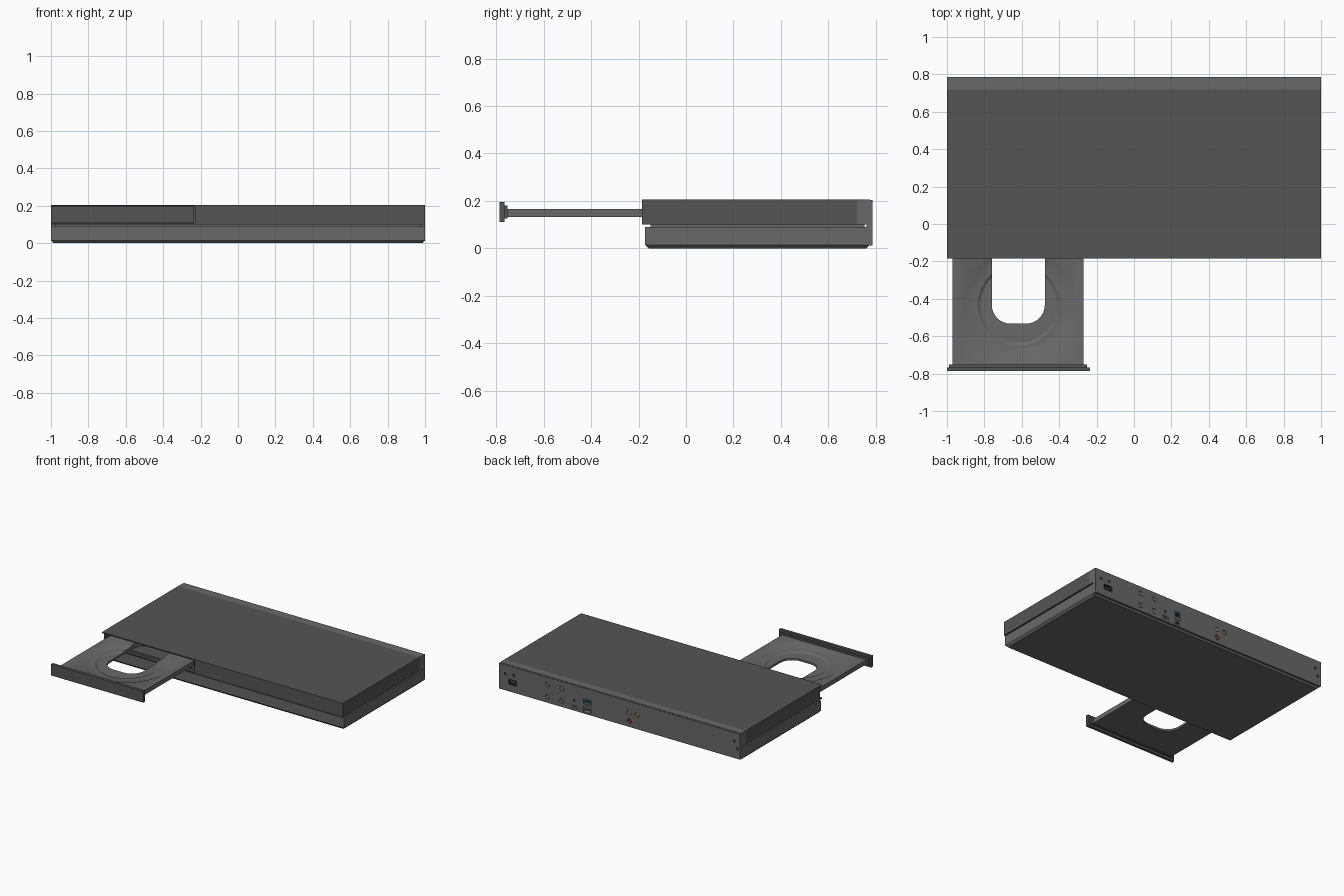
import bpy, bmesh, math
from mathutils import Matrix

if "Cube" in bpy.data.objects:
    bpy.data.objects.remove(bpy.data.objects["Cube"])

def material(name, r, g, b):
    m = bpy.data.materials.new(name)
    m.diffuse_color = (r, g, b, 1)
    m.use_nodes = True
    m.node_tree.nodes["Principled BSDF"].inputs["Base Color"].default_value = m.diffuse_color
    return m

COVER = material("dark_grey", .09, .09, .09)
CASE = material("mid_grey", .14, .14, .14)
BLACK = material("black", .02, .02, .02)
METAL = material("metal", .45, .45, .45)
YELLOW = material("yellow", .7, .5, .08)
RED = material("red", .6, .08, .1)
WHITE = material("white", .75, .75, .75)
TEAL = material("teal", .1, .35, .38)

def finish(name, bm, mat):
    bmesh.ops.recalc_face_normals(bm, faces=bm.faces)
    me = bpy.data.meshes.new(name)
    bm.to_mesh(me)
    bm.free()
    if mat:
        me.materials.append(mat)
    ob = bpy.data.objects.new(name, me)
    bpy.context.collection.objects.link(ob)
    return ob

def loft(name, x0, x1, y0, y1, rings, mat):
    """Stack of rectangles, each ring given as (inset, z)."""
    bm = bmesh.new()
    loops = [[bm.verts.new((x, y, z)) for x, y in
              ((x0 + i, y0 + i), (x1 - i, y0 + i), (x1 - i, y1 - i), (x0 + i, y1 - i))]
             for i, z in rings]
    bm.faces.new(loops[0])
    bm.faces.new(loops[-1])
    for a, b in zip(loops, loops[1:]):
        for k in range(4):
            n = (k + 1) % 4
            bm.faces.new((a[k], a[n], b[n], b[k]))
    return finish(name, bm, mat)

def box(name, x0, x1, y0, y1, z0, z1, mat=None):
    return loft(name, x0, x1, y0, y1, [(0, z0), (0, z1)], mat)

def cone(name, loc, r1, r2, depth, mat=None, axis='Z', seg=24):
    bm = bmesh.new()
    rot = Matrix.Rotation(-math.pi / 2, 4, 'X') if axis == 'Y' else Matrix()
    bmesh.ops.create_cone(bm, cap_ends=True, segments=seg, radius1=r1, radius2=r2,
                          depth=depth, matrix=Matrix.Translation(loc) @ rot)
    return finish(name, bm, mat)

def smooth(ob):
    bpy.ops.object.select_all(action='DESELECT')
    bpy.context.view_layer.objects.active = ob
    ob.select_set(True)
    bpy.ops.object.shade_smooth_by_angle(angle=math.radians(30))

def cut(ob, cutters):
    bpy.context.view_layer.objects.active = ob
    for c in cutters:
        m = ob.modifiers.new("cut", 'BOOLEAN')
        m.operation, m.solver, m.object = 'DIFFERENCE', 'EXACT', c
        bpy.ops.object.modifier_apply(modifier=m.name)
        bpy.data.objects.remove(c)

# Lower case with chamfered foot and recessed neck under the cover
loft("lower_case", -1, 1, -.172, .775,
     [(.014, 0), (0, .015), (0, .09), (.022, .09), (.022, .101)], CASE)

# Upper cover with the drawer opening
cover = box("upper_cover", -1, 1, -.185, .72, .1, .205, COVER)
cut(cover, [box("notch_cutter", -1.1, -.23, -.3, -.162, .108, .198),
            box("bay_cutter", -.985, -.25, -.31, .3, .121, .184)])
box("rear_cover_strip", -1, 1, .72, .775, .1, .205, CASE)

# Disc drawer: fascia, backing step and tray
box("drawer_front", -1, -.235, -.787, -.766, .11, .195, COVER)
box("drawer_front_step", -.988, -.25, -.766, -.752, .126, .18, COVER)
tray = box("disc_tray", -.97, -.27, -.752, .1, .133, .166, CASE)
slot = bmesh.new()
R, X0, X1, Y0, Y1 = .1, -.76, -.477, -.533, -.05
outline = []
for cx, cy, start in ((X1 - R, Y1 - R, 0), (X0 + R, Y1 - R, 90),
                      (X0 + R, Y0 + R, 180), (X1 - R, Y0 + R, 270)):
    for k in range(9):
        a = math.radians(start + k * 11.25)
        outline.append((cx + R * math.cos(a), cy + R * math.sin(a)))
face = slot.faces.new([slot.verts.new((x, y, .1)) for x, y in outline])
top = bmesh.ops.extrude_face_region(slot, geom=[face])["geom"]
bmesh.ops.translate(slot, vec=(0, 0, .1), verts=[v for v in top if isinstance(v, bmesh.types.BMVert)])
slot_cutter = finish("slot_cutter", slot, None)
C = (-.617, -.432)
cut(tray, [cone("outer_recess_cutter", (*C, .166), .286, .314, .016, seg=64),
           cone("inner_recess_cutter", (*C, .158), .203, .236, .02, seg=64),
           slot_cutter])
smooth(tray)

# Back panel with sockets sunk into it
BACK = .786
panel = box("back_panel", -1, 1, .76, BACK, .012, .203, CASE)
jacks = [("coax_jack", x, z, .018, METAL) for x in (.6, .48) for z in (.15, .057)]
jacks += [("audio_jack_white", -.08, .12, .018, WHITE), ("video_jack", -.145, .12, .018, YELLOW),
          ("audio_jack_red", -.08, .057, .018, RED), ("control_jack", .38, .088, .009, BLACK)]
ports = [("power_inlet", .89, .085, .034, .02, BLACK),
         ("display_port", .38, .042, .026, .011, METAL),
         ("network_port", .27, .045, .03, .022, METAL),
         ("data_port", .27, .105, .03, .02, TEAL)]
cutters = [cone("jack_cutter", (x, BACK, z), r, r, .03, axis='Y') for _, x, z, r, _ in jacks]
cutters += [box("port_cutter", x - w, x + w, BACK - .015, BACK + .02, z - h, z + h)
            for _, x, z, w, h, _ in ports]
cut(panel, cutters)

# Round jacks: coloured ring with a dark hole and a centre pin
for name, x, z, r, mat in jacks:
    ring = cone(name, (x, BACK - .007, z), r * .82, r * .82, .015, mat, 'Y')
    cut(ring, [cone("bore_cutter", (x, BACK, z), r * .5, r * .5, .02, axis='Y')])
    smooth(ring)
    smooth(cone(name + "_pin", (x, BACK - .009, z), r * .22, r * .22, .012, METAL, 'Y', 12))

# Rectangular ports: hollow shell with an inner tongue
for name, x, z, w, h, mat in ports:
    w2, h2 = w - .003, h - .003
    shell = box(name, x - w2, x + w2, BACK - .016, BACK, z - h2, z + h2, mat)
    cut(shell, [box("mouth_cutter", x - w2 + .004, x + w2 - .004, BACK - .011, BACK + .01,
                    z - h2 + .003, z + h2 - .003)])
    if name == "power_inlet":
        for dx in (-.012, .012):
            smooth(cone("power_pin", (x + dx, BACK - .007, z), .004, .004, .012, METAL, 'Y', 12))
    else:
        box(name + "_tongue", x - w2 * .6, x + w2 * .6, BACK - .013, BACK - .003,
            z - .003, z + .003, BLACK)

# Panel screws
for x, z in ((.95, .137), (.88, .14), (-.95, .14), (-.975, .085)):
    screw = cone("panel_screw", (x, BACK - .002, z), .014, .011, .006, BLACK, 'Y', 20)
    cut(screw, [box("screw_slot_cutter", x - .008, x + .008, BACK - .001, BACK + .01,
                    z - .002, z + .002)])
    smooth(screw)
